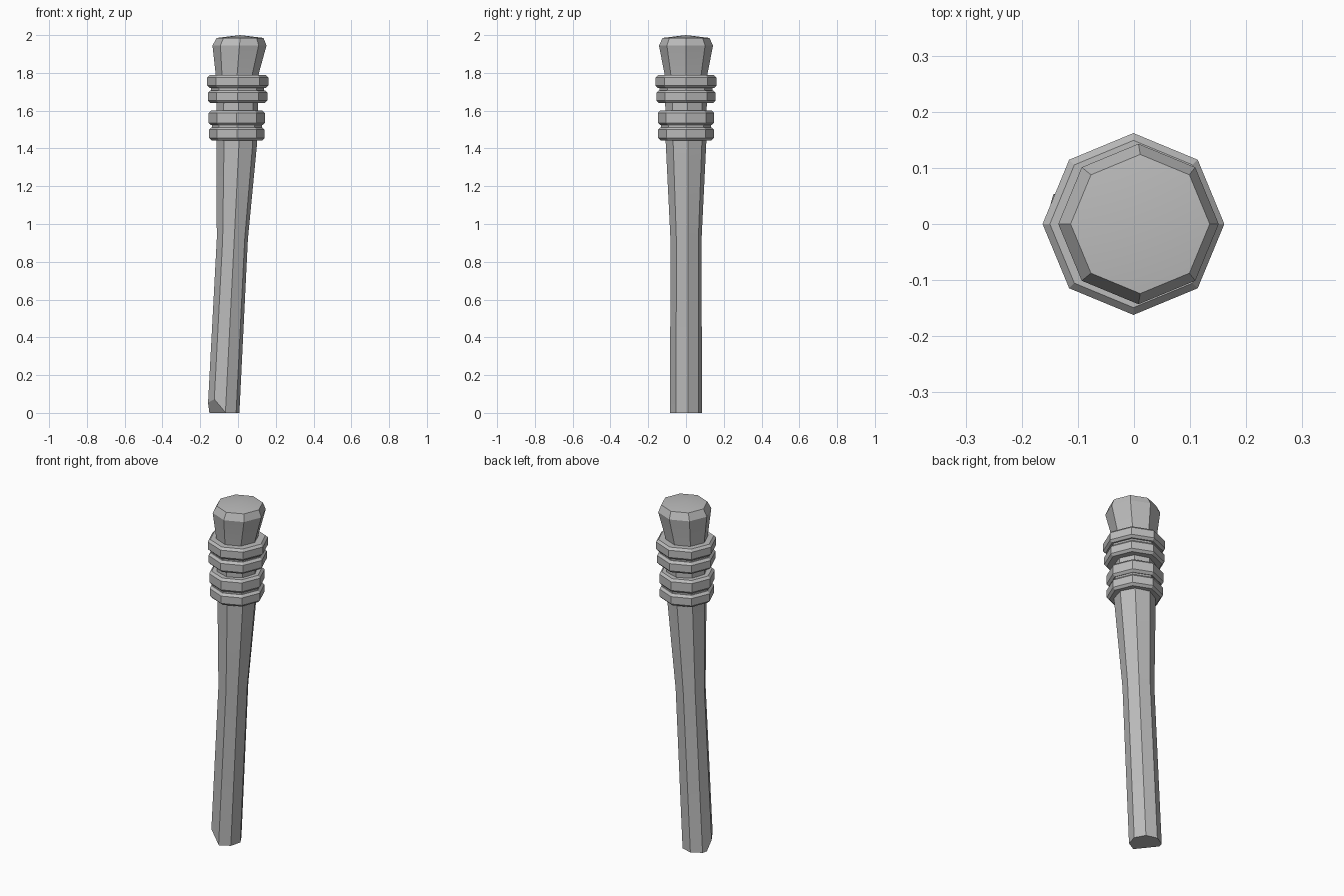
import bpy, bmesh
from math import cos, sin, radians
from mathutils import Vector

cube = bpy.data.objects.get("Cube")
if cube:
    bpy.data.objects.remove(cube)

SIDES = 8
GREY = (0.5, 0.5, 0.5, 1)
mat = bpy.data.materials.new("plain_grey")
mat.use_nodes = True
mat.diffuse_color = GREY
mat.node_tree.nodes["Principled BSDF"].inputs["Base Color"].default_value = GREY


def loft(sections, dome=None):
    """Skin octagonal sections (z, centre x, radius, twist); optional dome apex."""
    bm = bmesh.new()
    loops = []
    for z, cx, r, twist in sections:
        angles = [radians(i * 360 / SIDES + twist) for i in range(SIDES)]
        loops.append([bm.verts.new((cx + r * cos(a), r * sin(a), z)) for a in angles])
    for low, high in zip(loops, loops[1:]):
        for i in range(SIDES):
            j = (i + 1) % SIDES
            bm.faces.new((low[i], low[j], high[j], high[i]))
    bm.faces.new(loops[0][::-1])
    if dome:
        apex = bm.verts.new(dome)
        for i in range(SIDES):
            bm.faces.new((loops[-1][i], loops[-1][(i + 1) % SIDES], apex))
    else:
        bm.faces.new(loops[-1])
    return bm


def finish(bm, name):
    bmesh.ops.recalc_face_normals(bm, faces=bm.faces)
    mesh = bpy.data.meshes.new(name)
    bm.to_mesh(mesh)
    bm.free()
    mesh.materials.append(mat)
    obj = bpy.data.objects.new(name, mesh)
    bpy.context.collection.objects.link(obj)
    bpy.ops.object.select_all(action='DESELECT')
    obj.select_set(True)
    bpy.context.view_layer.objects.active = obj
    bpy.ops.object.shade_smooth_by_angle(angle=radians(30))
    return obj


# Bent, tapering shaft with one corner of its foot sliced away
shaft = loft([(0, -0.077, 0.085, 7), (0.92, -0.03, 0.083, 7),
              (1.43, -0.006, 0.108, 6), (1.78, -0.004, 0.112, 3)])
bmesh.ops.bisect_plane(shaft, geom=shaft.verts[:] + shaft.edges[:] + shaft.faces[:],
                       plane_co=Vector((-0.065, -0.084, 0)),
                       plane_no=Vector((-0.65, -0.52, -0.42)), clear_outer=True)
open_edges = [e for e in shaft.edges if e.is_boundary]
bmesh.ops.holes_fill(shaft, edges=open_edges, sides=0)
finish(shaft, "shaft")

# Flared head with a bevelled, slightly domed end
head = loft([(1.74, -0.006, 0.108, 0), (1.80, -0.004, 0.115, 0),
             (1.945, 0.008, 0.143, 0), (1.985, 0.011, 0.124, 0)],
            dome=(0.011, 0, 2.0))
finish(head, "head")

# Bevelled collar bands in two pairs: (bottom, top, centre x, radius)
bands = [(1.443, 1.512, -0.006, 0.147), (1.523, 1.60, -0.007, 0.149),
         (1.64, 1.708, -0.002, 0.157), (1.72, 1.788, -0.001, 0.162)]
for n, (low, high, cx, r) in enumerate(bands, 1):
    b = 0.013
    band = loft([(low, cx, r - b, 0), (low + b, cx, r, 0),
                 (high - b, cx, r, 0), (high, cx, r - b, 0)])
    finish(band, f"collar_band_{n}")

# Recessed sleeves joining each pair of bands
for n, (low, high, cx, r) in enumerate([(1.46, 1.58, -0.006, 0.132),
                                        (1.66, 1.77, -0.002, 0.14)], 1):
    finish(loft([(low, cx, r, 0), (high, cx, r, 0)]), f"collar_sleeve_{n}")
